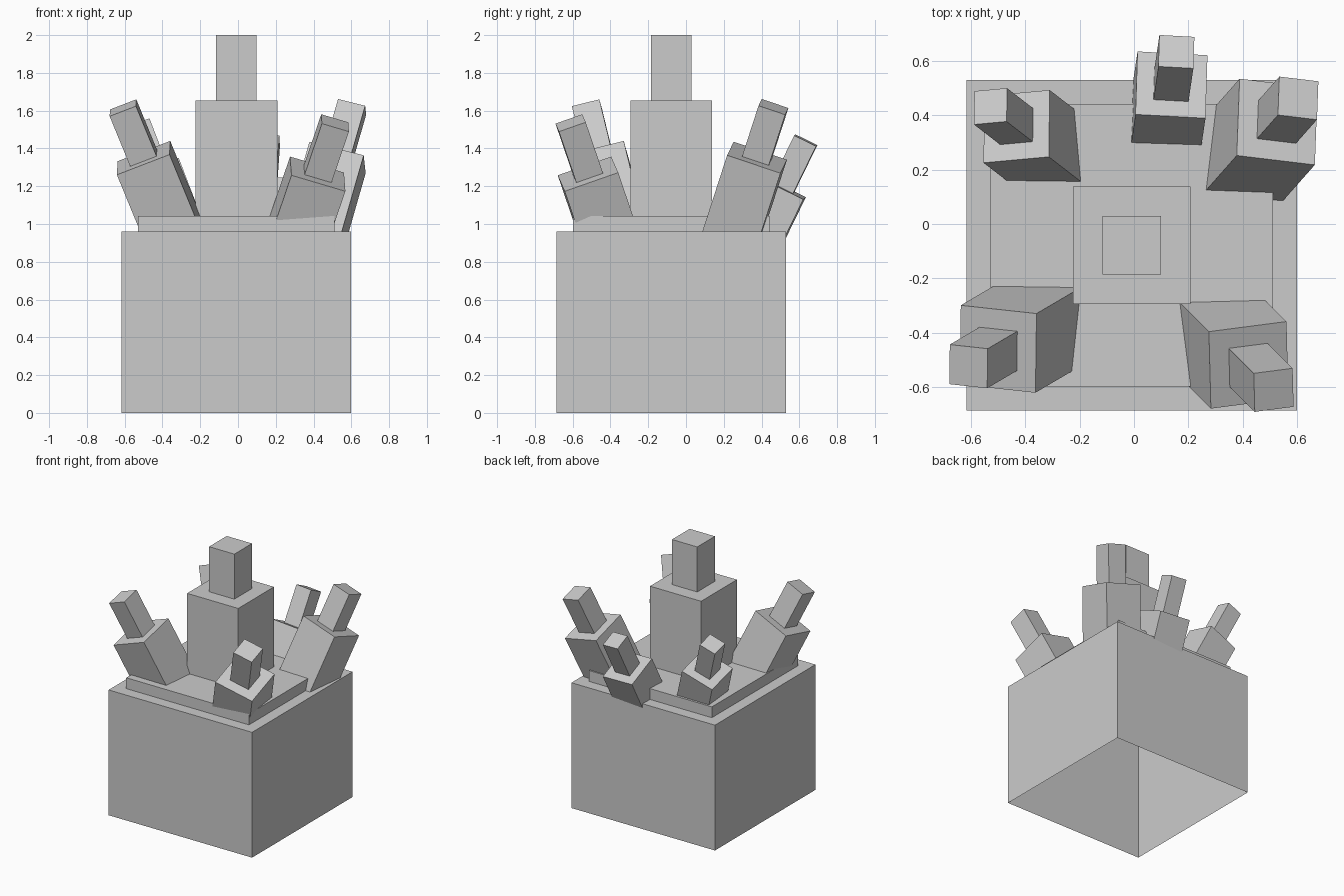
import bpy
import bmesh
from mathutils import Vector, Matrix

if "Cube" in bpy.data.objects:
    bpy.data.objects.remove(bpy.data.objects["Cube"])

stone = bpy.data.materials.new("grey_stone")
stone.diffuse_color = (0.6, 0.6, 0.6, 1)
stone.use_nodes = True
stone.node_tree.nodes["Principled BSDF"].inputs["Base Color"].default_value = stone.diffuse_color


def stepped(name, levels, matrix):
    """Square stepped shell, open below, from (half width, height) levels."""
    bm = bmesh.new()
    corners = ((-1, -1), (1, -1), (1, 1), (-1, 1))
    rings = [[bm.verts.new((h * x, h * y, z)) for x, y in corners]
             for h, z in levels]
    for low, high in zip(rings, rings[1:]):
        for i in range(4):
            j = (i + 1) % 4
            bm.faces.new((low[i], low[j], high[j], high[i]))
    bm.faces.new(rings[-1])
    bm.transform(matrix)
    mesh = bpy.data.meshes.new(name)
    bm.to_mesh(mesh)
    bm.free()
    mesh.materials.append(stone)
    bpy.context.collection.objects.link(bpy.data.objects.new(name, mesh))


def turret(name, tip, axis, side, width):
    """Leaning thick block with a half-width thin block on its end."""
    axis = Vector(axis)
    length = axis.length
    w = axis.normalized()
    u = Vector(side)
    u = (u - w * u.dot(w)).normalized()
    v = w.cross(u)
    rot = Matrix((u, v, w)).transposed().to_4x4()
    levels = ((width, -2.77 * length), (width, -length),
              (width / 2, -length), (width / 2, 0))
    stepped(name, levels, Matrix.Translation(tip) @ rot)


# Stepped base rising into the central tower
stepped("base_and_tower",
        ((0.608, 0), (0.608, 0.96), (0.52, 0.96), (0.52, 1.043),
         (0.2165, 1.043), (0.2165, 1.655), (0.107, 1.655), (0.107, 2.0)),
        Matrix.Translation((-0.0085, -0.078, 0)))

# Leaning turrets around the tower
turret("front_left_turret", (-0.609, -0.524, 1.615),
       (-0.109, -0.064, 0.265), (0.14, -0.015, 0.053), 0.150)
turret("front_right_turret", (0.514, -0.611, 1.535),
       (0.092, -0.092, 0.270), (0.14, 0.018, -0.041), 0.150)
turret("back_right_turret", (0.604, 0.463, 1.620),
       (0.077, 0.087, 0.268), (0.143, -0.018, -0.038), 0.149)
turret("back_left_turret", (-0.528, 0.433, 1.520),
       (-0.096, 0.074, 0.250), (0.121, 0.011, 0.043), 0.128)
turret("back_turret", (0.156, 0.634, 1.443),
       (0.018, 0.122, 0.250), (0.128, -0.007, -0.006), 0.129)
